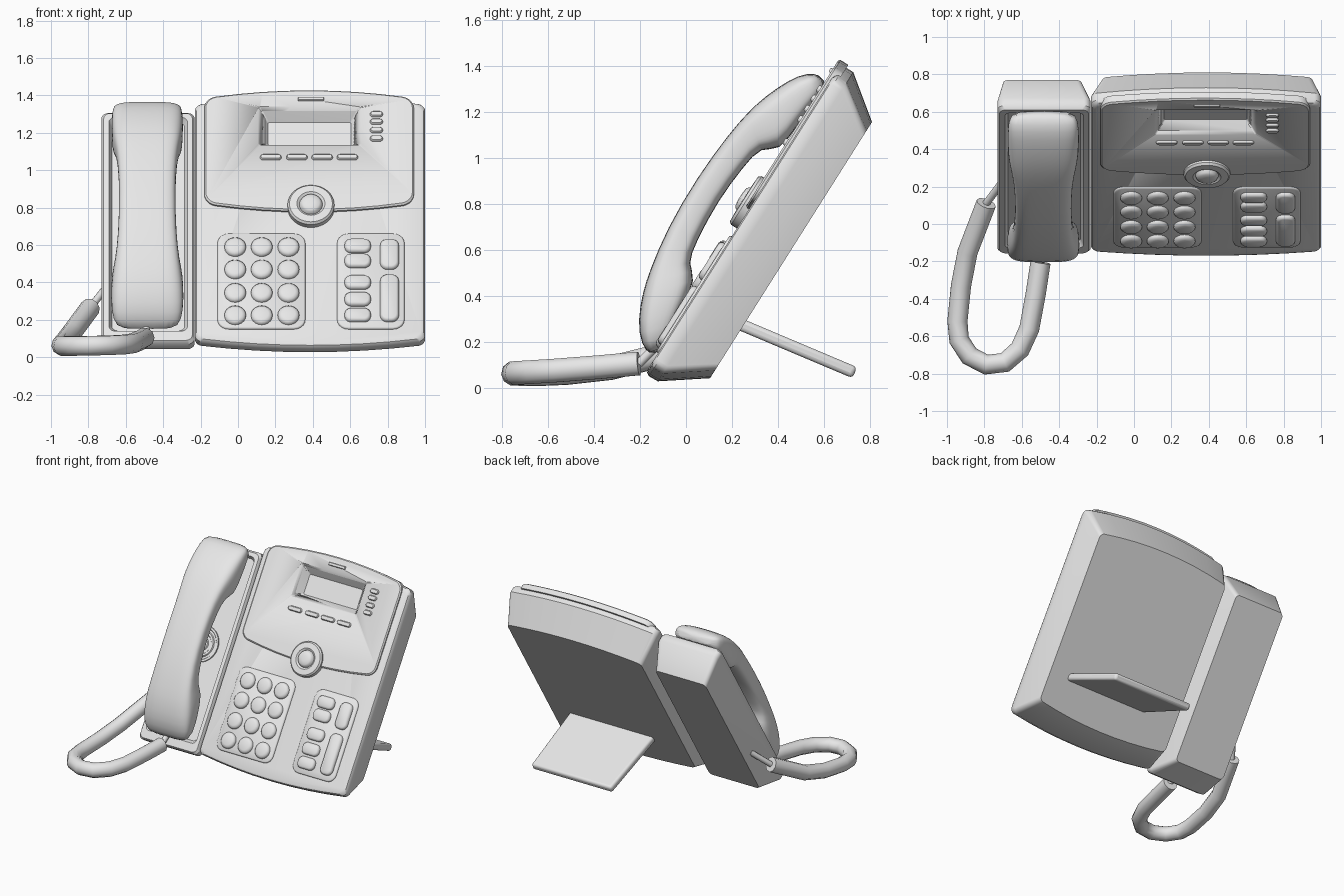
import bpy, bmesh, math
from mathutils import Vector

if "Cube" in bpy.data.objects:
    bpy.data.objects.remove(bpy.data.objects["Cube"])

grey = bpy.data.materials.new("light_grey")
grey.diffuse_color = (0.8, 0.8, 0.8, 1)
grey.use_nodes = True
grey.node_tree.nodes["Principled BSDF"].inputs["Base Color"].default_value = grey.diffuse_color

TILT = math.radians(32.3)
S, C = math.sin(TILT), math.cos(TILT)


def place(p):
    """Tilted desk frame (x, up the face, out of the face) to world."""
    x, v, n = p
    return Vector((x, -0.16 + S * v - C * n, 0.09 + C * v + S * n))


def face_v(z, n=0.0):
    """Distance up the face for a world height."""
    return (z - 0.09 - S * n) / C


def add_loft(bm, rings, tilted=True):
    """Skin a stack of equal-sized rings and cap both ends."""
    rows = [[bm.verts.new(place(p) if tilted else p) for p in r] for r in rings]
    for a, b in zip(rows, rows[1:]):
        for i in range(len(a)):
            j = (i + 1) % len(a)
            bm.faces.new((a[i], a[j], b[j], b[i]))
    bm.faces.new(rows[0][::-1])
    bm.faces.new(rows[-1])


def finish(name, bm, angle=35):
    bmesh.ops.recalc_face_normals(bm, faces=bm.faces)
    me = bpy.data.meshes.new(name)
    bm.to_mesh(me)
    bm.free()
    ob = bpy.data.objects.new(name, me)
    bpy.context.collection.objects.link(ob)
    me.materials.append(grey)
    bpy.ops.object.select_all(action='DESELECT')
    ob.select_set(True)
    bpy.context.view_layer.objects.active = ob
    bpy.ops.object.shade_smooth_by_angle(angle=math.radians(angle))
    return ob


def loft(name, rings, tilted=True, angle=35):
    bm = bmesh.new()
    add_loft(bm, rings, tilted)
    return finish(name, bm, angle)


def outline(x0, x1, v0, v1, r, n, top=0.0, bottom=0.0, k=5, m=8):
    """Rounded rectangle whose top and bottom edges may bow outwards."""
    pts = []
    corners = [(x1 - r, v1 - r, 0), (x0 + r, v1 - r, 90),
               (x0 + r, v0 + r, 180), (x1 - r, v0 + r, 270)]
    for cx, cv, a0 in corners:
        for i in range(k + 1):
            a = math.radians(a0 + 90 * i / k)
            pts.append((cx + r * math.cos(a), cv + r * math.sin(a)))
        if a0 in (0, 180) and (top or bottom):
            xa, va = pts[-1]
            xb = x0 + r if a0 == 0 else x1 - r
            pts += [(xa + (xb - xa) * i / m, va) for i in range(1, m)]
    xc, hw, vc = (x0 + x1) / 2, (x1 - x0) / 2, (v0 + v1) / 2
    out = []
    for x, v in pts:
        w = 1 - ((x - xc) / hw) ** 2
        out.append((x, v + (top * w if v > vc else -bottom * w), n))
    return out


def pad(bm, x, z, w, h, r, n0, n1, soft=0.012):
    """Raised key or plate with a softened top, placed by world height."""
    v, hh = face_v(z, n1), h / C / 2
    r = min(r, w / 2, hh) * 0.999
    rings = []
    for inset, n in ((0, n0), (0, n0 + (n1 - n0) * 0.55),
                     (soft * 0.4, n0 + (n1 - n0) * 0.85), (soft, n1)):
        rings.append(outline(x - w / 2 + inset, x + w / 2 - inset, v - hh + inset,
                             v + hh - inset, max(r - inset, 0.002), n))
    add_loft(bm, rings)


def pads(name, items):
    bm = bmesh.new()
    for it in items:
        pad(bm, *it)
    return finish(name, bm, 50)


# main housing, tapering towards the back
housing = loft("main_housing", [
    outline(-0.17, 0.955, 0.145, 1.37, 0.03, -0.25, 0.05, 0.045),
    outline(-0.23, 1.0, 0.012, 1.5, 0.035, -0.065, 0.06, 0.045),
    outline(-0.23, 1.0, 0.01, 1.5, 0.035, -0.02, 0.06, 0.045),
    outline(-0.222, 0.992, 0.018, 1.492, 0.035, -0.006, 0.06, 0.045),
    outline(-0.208, 0.978, 0.032, 1.478, 0.035, 0, 0.06, 0.045)])

# raised upper panel with rounded lower corners
panel = loft("display_panel", [
    outline(-0.18, 0.94, 0.86, 1.525, r, n, 0.05, 0.05)
    if i == 0 else
    outline(-0.18 + i, 0.94 - i, 0.86 + i, 1.525 - i, r, n, 0.05, 0.05)
    for i, r, n in ((0, 0.06, -0.03), (0, 0.06, 0.01), (0.008, 0.055, 0.018))])

# sunken display window cut through panel and housing
cutter = loft("display_cutter", [
    outline(0.16, 0.605, 1.265, 1.41, 0.01, -0.05),
    outline(0.11, 0.655, 1.225, 1.467, 0.01, 0.018),
    outline(0.11, 0.655, 1.225, 1.467, 0.01, 0.1)])
cutter.hide_render = True
for ob in (housing, panel):
    mod = ob.modifiers.new("window", 'BOOLEAN')
    mod.operation, mod.solver, mod.object = 'DIFFERENCE', 'EXACT', cutter
    bpy.context.view_layer.objects.active = ob
    bpy.ops.object.modifier_apply(modifier="window")
bpy.data.objects.remove(cutter)

# keys around the display
pads("soft_keys", [(x, 1.075, 0.115, 0.03, 0.02, 0.0, 0.03, 0.006)
                   for x in (0.175, 0.315, 0.45, 0.585)])
pads("side_keys", [(0.74, z, 0.07, 0.03, 0.02, 0.0, 0.03, 0.006)
                   for z in (1.305, 1.265, 1.22, 1.175)])
pads("indicator_bar", [(0.39, 1.385, 0.14, 0.02, 0.005, 0.0, 0.028, 0.004)])

# keypad plates and keys
pads("keypad_plates", [(0.125, 0.41, 0.47, 0.51, 0.06, -0.01, 0.01, 0.008),
                       (0.71, 0.41, 0.36, 0.51, 0.06, -0.01, 0.01, 0.008)])
pads("number_keys", [(x, z, 0.115, 0.098, 0.06, 0.0, 0.034, 0.022)
                     for x in (-0.015, 0.127, 0.27) for z in (0.6, 0.48, 0.355, 0.235)])
pads("function_keys", [(0.64, z, 0.14, 0.072, 0.036, 0.0, 0.032, 0.014)
                       for z in (0.605, 0.525, 0.41, 0.32, 0.235)]
     + [(0.81, 0.56, 0.1, 0.16, 0.04, 0.0, 0.032, 0.014),
        (0.81, 0.325, 0.1, 0.25, 0.04, 0.0, 0.032, 0.014)])


def disc(name, x, v, profile, count=32):
    """Turned part standing on the face, from (radius, height) pairs."""
    return loft(name, [[(x + r * math.cos(2 * math.pi * i / count),
                         v + r * math.sin(2 * math.pi * i / count), n)
                        for i in range(count)] for r, n in profile])


# navigation dial
disc("navigation_dial", 0.39, face_v(0.815, 0.03),
     [(0.125, -0.01), (0.125, 0.03), (0.115, 0.042), (0.075, 0.044),
      (0.062, 0.034), (0.055, 0.05), (0.045, 0.058), (0.02, 0.062)])

# handset base with a shallow cradle
loft("handset_base", [
    outline(-0.70, -0.28, 0.12, 1.345, 0.03, -0.25),
    outline(-0.73, -0.232, -0.01, 1.45, 0.035, -0.07),
    outline(-0.73, -0.232, -0.01, 1.45, 0.035, -0.02),
    outline(-0.718, -0.244, 0.002, 1.438, 0.035, -0.002),
    outline(-0.69, -0.27, 0.06, 1.41, 0.03, 0),
    outline(-0.675, -0.285, 0.08, 1.395, 0.03, -0.03)])

# speaker rings in the cradle
disc("speaker_rings", -0.48, 0.74,
     [(0.13, -0.04), (0.13, -0.018), (0.115, -0.018), (0.11, -0.026), (0.095, -0.026),
      (0.09, -0.018), (0.075, -0.018), (0.07, -0.026), (0.05, -0.026), (0.045, -0.018)])

# handset: outer (y, z), inner (y, z), half width
stations = [
    ((-0.155, 0.14), (-0.11, 0.165), 0.15), ((-0.195, 0.185), (-0.07, 0.215), 0.185),
    ((-0.212, 0.29), (-0.02, 0.33), 0.197), ((-0.188, 0.42), (0.05, 0.48), 0.19),
    ((-0.16, 0.505), (0.005, 0.535), 0.172), ((-0.085, 0.69), (0.045, 0.635), 0.155),
    ((0.05, 0.92), (0.14, 0.815), 0.15), ((0.19, 1.11), (0.25, 0.96), 0.156),
    ((0.27, 1.2), (0.33, 1.055), 0.175), ((0.345, 1.27), (0.405, 1.02), 0.19),
    ((0.45, 1.342), (0.49, 1.15), 0.192), ((0.53, 1.373), (0.565, 1.25), 0.188),
    ((0.59, 1.36), (0.615, 1.315), 0.165)]
rings = []
for (oy, oz), (iy, iz), hw in stations:
    ring = []
    for i in range(24):
        a = 2 * math.pi * i / 24
        c, s = math.cos(a), math.sin(a)
        cx = math.copysign(abs(c) ** 0.5, c)
        t = (1 + math.copysign(abs(s) ** 0.55, s)) / 2
        ring.append((-0.485 + hw * cx, iy + (oy - iy) * t, iz + (oz - iz) * t))
    rings.append(ring)
handset = loft("handset", rings, False, 60)
handset.modifiers.new("smooth", 'SUBSURF').levels = 1
handset.modifiers["smooth"].render_levels = 1


def tube(name, points, radius):
    cu = bpy.data.curves.new(name, 'CURVE')
    cu.dimensions, cu.bevel_depth, cu.bevel_resolution = '3D', radius, 3
    cu.use_fill_caps = True
    sp = cu.splines.new('POLY')
    sp.points.add(len(points) - 1)
    for p, co in zip(sp.points, points):
        p.co = (*co, 1)
    sp.use_smooth = True
    ob = bpy.data.objects.new(name, cu)
    cu.materials.append(grey)
    bpy.context.collection.objects.link(ob)


# looped cord with thin plug ends
cord = [(-0.50, -0.205, 0.105), (-0.525, -0.37, 0.09), (-0.56, -0.56, 0.075),
        (-0.61, -0.67, 0.068), (-0.69, -0.74, 0.064), (-0.79, -0.752, 0.062),
        (-0.88, -0.705, 0.06), (-0.935, -0.62, 0.06), (-0.944, -0.52, 0.064),
        (-0.925, -0.33, 0.085), (-0.89, -0.15, 0.13), (-0.79, 0.11, 0.265)]
tube("cord", cord, 0.054)
tube("handset_plug", [cord[0], (-0.485, -0.13, 0.18)], 0.02)
tube("base_plug", [cord[-1], (-0.70, 0.23, 0.38)], 0.02)

# rear stand plate, sloping down to the desk
near, far = Vector((0, 0.19, 0.295)), Vector((0, 0.735, 0.065))
across = Vector((0, 0.39, 0.92)) * 0.026
bm = bmesh.new()
add_loft(bm, [[Vector((x, 0, 0)) + end + across * k
               for x, end in ((0.09, near), (0.80, near), (0.78, far), (0.11, far))]
              for k in (-1, 1)], False)
stand = finish("rear_stand", bm)
bev = stand.modifiers.new("soft_edges", 'BEVEL')
bev.width, bev.segments = 0.018, 3
